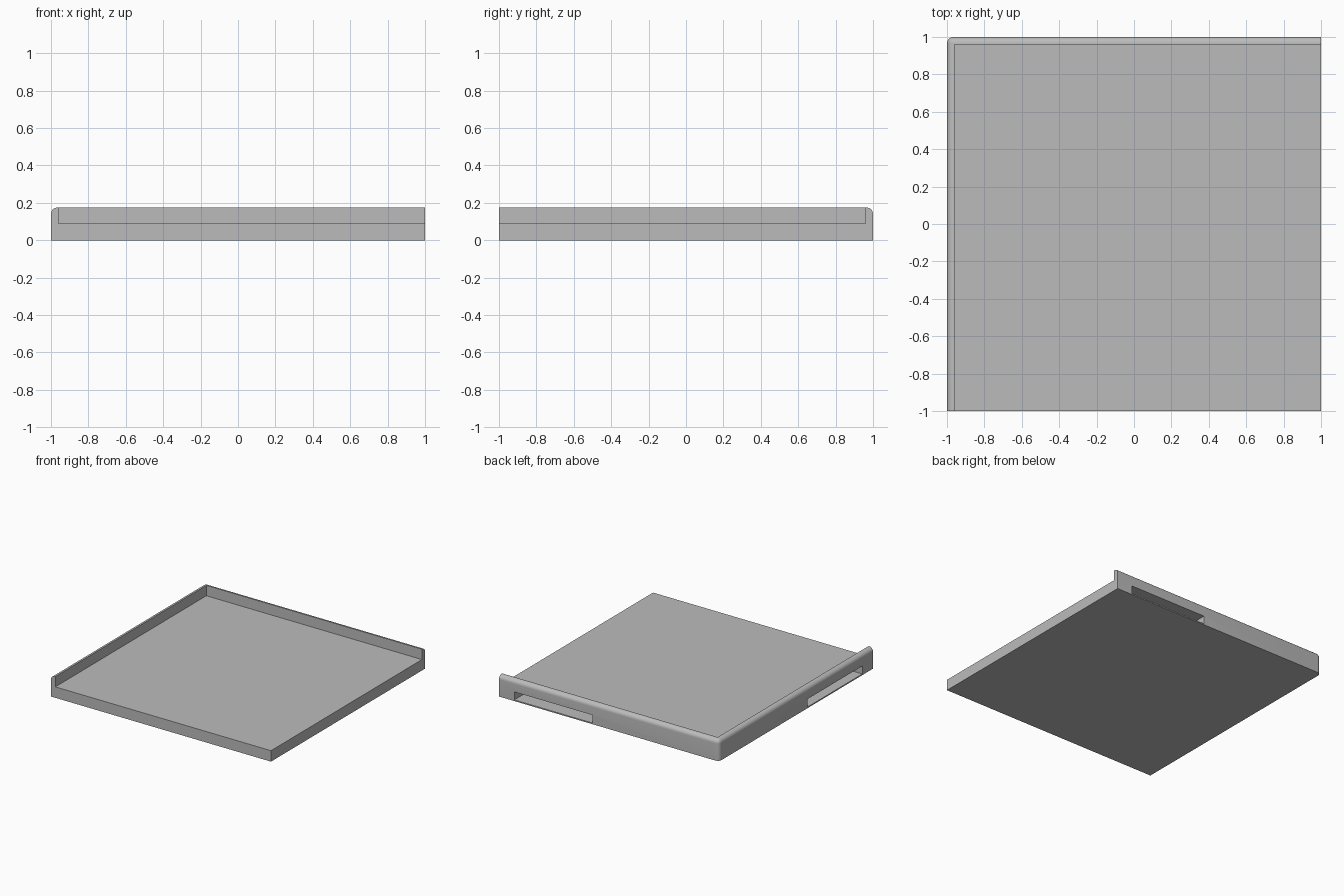
import bpy
import bmesh
from mathutils import Vector

HEIGHT, FLOOR, WALL, ROUND = 0.175, 0.09, 0.04, 0.035

default = bpy.data.objects.get("Cube")
if default:
    bpy.data.objects.remove(default, do_unlink=True)

grey = bpy.data.materials.new("light grey")
grey.use_nodes = True
colour = (0.5, 0.5, 0.5, 1)
grey.diffuse_color = colour
grey.node_tree.nodes["Principled BSDF"].inputs["Base Color"].default_value = colour


def box(name, low, high, rounded=None):
    """Box between two corners; edges meeting at the rounded corner are bevelled."""
    low, high = Vector(low), Vector(high)
    bm = bmesh.new()
    bmesh.ops.create_cube(bm, size=1)
    for v in bm.verts:
        v.co = (low + high) / 2 + v.co * (high - low)
    if rounded:
        corner = min(bm.verts, key=lambda v: (v.co - Vector(rounded)).length)
        bmesh.ops.bevel(bm, geom=list(corner.link_edges), offset=ROUND,
                        segments=8, profile=0.5, affect='EDGES')
    mesh = bpy.data.meshes.new(name)
    bm.to_mesh(mesh)
    bm.free()
    mesh.materials.append(grey)
    obj = bpy.data.objects.new(name, mesh)
    bpy.context.collection.objects.link(obj)
    return obj


def cut(target, cutter):
    mod = target.modifiers.new(cutter.name, 'BOOLEAN')
    mod.operation = 'DIFFERENCE'
    mod.solver = 'EXACT'
    mod.object = cutter
    bpy.context.view_layer.objects.active = target
    bpy.ops.object.modifier_apply(modifier=mod.name)
    bpy.data.objects.remove(cutter, do_unlink=True)


# Block with the outer corner and the two rims rounded
tray = box("corner_tray", (-1, -1, 0), (1, 1, HEIGHT), rounded=(-1, 1, HEIGHT))

# Tray surface, open on the front and the +x side
cut(tray, box("tray_recess", (-1 + WALL, -1.1, FLOOR), (1.1, 1 - WALL, 0.3)))

# Low slots in the outside of the two walls
cut(tray, box("back_slot", (0.15, 0.7, 0.01), (0.86, 1.1, 0.075)))
cut(tray, box("side_slot", (-1.1, -0.86, 0.01), (-0.7, -0.15, 0.075)))

bpy.ops.object.select_all(action='DESELECT')
tray.select_set(True)
bpy.context.view_layer.objects.active = tray
bpy.ops.object.shade_smooth_by_angle(angle=0.6)
